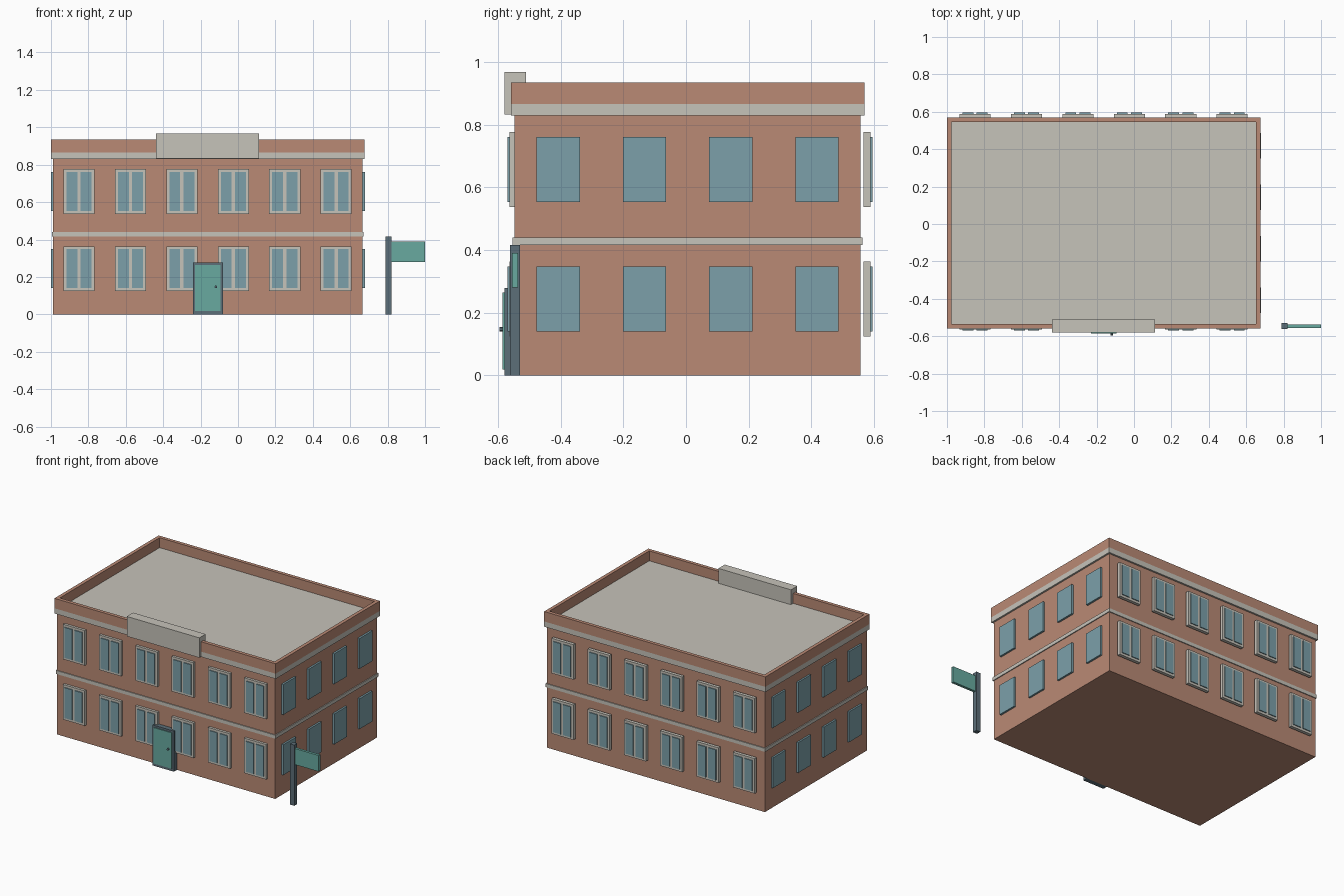
import bpy
from mathutils import Vector

cube = bpy.data.objects.get("Cube")
if cube:
    bpy.data.objects.remove(cube, do_unlink=True)


def material(name, rgb):
    m = bpy.data.materials.new(name)
    m.use_nodes = True
    m.diffuse_color = (*rgb, 1)
    m.node_tree.nodes["Principled BSDF"].inputs["Base Color"].default_value = (*rgb, 1)
    return m


brick = material("brick", (0.49, 0.254, 0.178))
stone = material("pale_stone", (0.565, 0.546, 0.491))
glass = material("blue_glass", (0.202, 0.352, 0.402))
teal = material("teal_paint", (0.138, 0.402, 0.352))
slate = material("slate_metal", (0.107, 0.156, 0.188))


def box(name, mat, x, y, z):
    """Box between the given (low, high) limits on each axis."""
    bpy.ops.mesh.primitive_cube_add(size=1)
    ob = bpy.context.object
    ob.name = ob.data.name = name
    lo, hi = Vector((x[0], y[0], z[0])), Vector((x[1], y[1], z[1]))
    for v in ob.data.vertices:
        v.co = (lo + hi) / 2 + v.co * (hi - lo)
    ob.data.materials.append(mat)
    return ob


def around(c, half):
    return (c - half, c + half)


# Main walls, string course and cornice slab, which is also the roof
left, right, front, back = -0.988, 0.665, -0.547, 0.557
for name, mat, out, z in (("walls", brick, 0, (0, 0.83)),
                          ("string_course", stone, 0.006, (0.416, 0.44)),
                          ("cornice_roof", stone, 0.012, (0.83, 0.866))):
    box(name, mat, (left - out, right + out), (front - out, back + out), z)

# Parapet around the roof
x0, x1, y0, y1, t = left - 0.012, right + 0.012, front - 0.012, back + 0.012, 0.024
pz = (0.866, 0.934)
box("parapet_front", brick, (x0, x1), (y0, y0 + t), pz)
box("parapet_back", brick, (x0, x1), (y1 - t, y1), pz)
box("parapet_left", brick, (x1 - t, x1), (y0 + t, y1 - t), pz)
box("parapet_right", brick, (x0, x0 + t), (y0 + t, y1 - t), pz)

# Blank fascia panel above the entrance
box("fascia_panel", stone, (-0.438, 0.112), (-0.579, -0.511), (0.832, 0.968))

for zc in (0.244, 0.657):
    # Framed double windows, front and back
    for i in range(6):
        xc = -0.85 + 0.275 * i
        for side, frame_y, pane_y in (("front", (-0.564, -0.542), (-0.570, -0.560)),
                                      ("back", (0.567, 0.589), (0.585, 0.595))):
            box(side + "_window_frame", stone, around(xc, 0.083), frame_y, around(zc, 0.12))
            for s in (-1, 1):
                box(side + "_window_pane", glass, around(xc + s * 0.038, 0.029),
                    pane_y, around(zc, 0.104))
    # Plain glass windows on the end walls
    for i in range(4):
        ys = around(-0.408 + 0.2755 * i, 0.069)
        box("left_window", glass, (right - 0.01, right + 0.013), ys, around(zc, 0.104))
        box("right_window", glass, (left - 0.012, left + 0.01), ys, around(zc, 0.104))

# Entrance door
box("door_frame", slate, (-0.241, -0.08), (-0.58, -0.54), (0, 0.278))
box("door_leaf", teal, (-0.23, -0.093), (-0.585, -0.57), (0.018, 0.264))
bpy.ops.mesh.primitive_cylinder_add(vertices=12, radius=0.007, depth=0.014,
                                    location=(-0.118, -0.588, 0.147),
                                    rotation=(1.5708, 0, 0))
knob = bpy.context.object
knob.name = "door_knob"
knob.data.materials.append(slate)
bpy.ops.object.shade_smooth_by_angle()

# Street post with blank board
box("sign_post", slate, (0.788, 0.82), (-0.562, -0.53), (0, 0.416))
box("sign_board", teal, (0.82, 1.0), (-0.555, -0.537), (0.28, 0.39))
